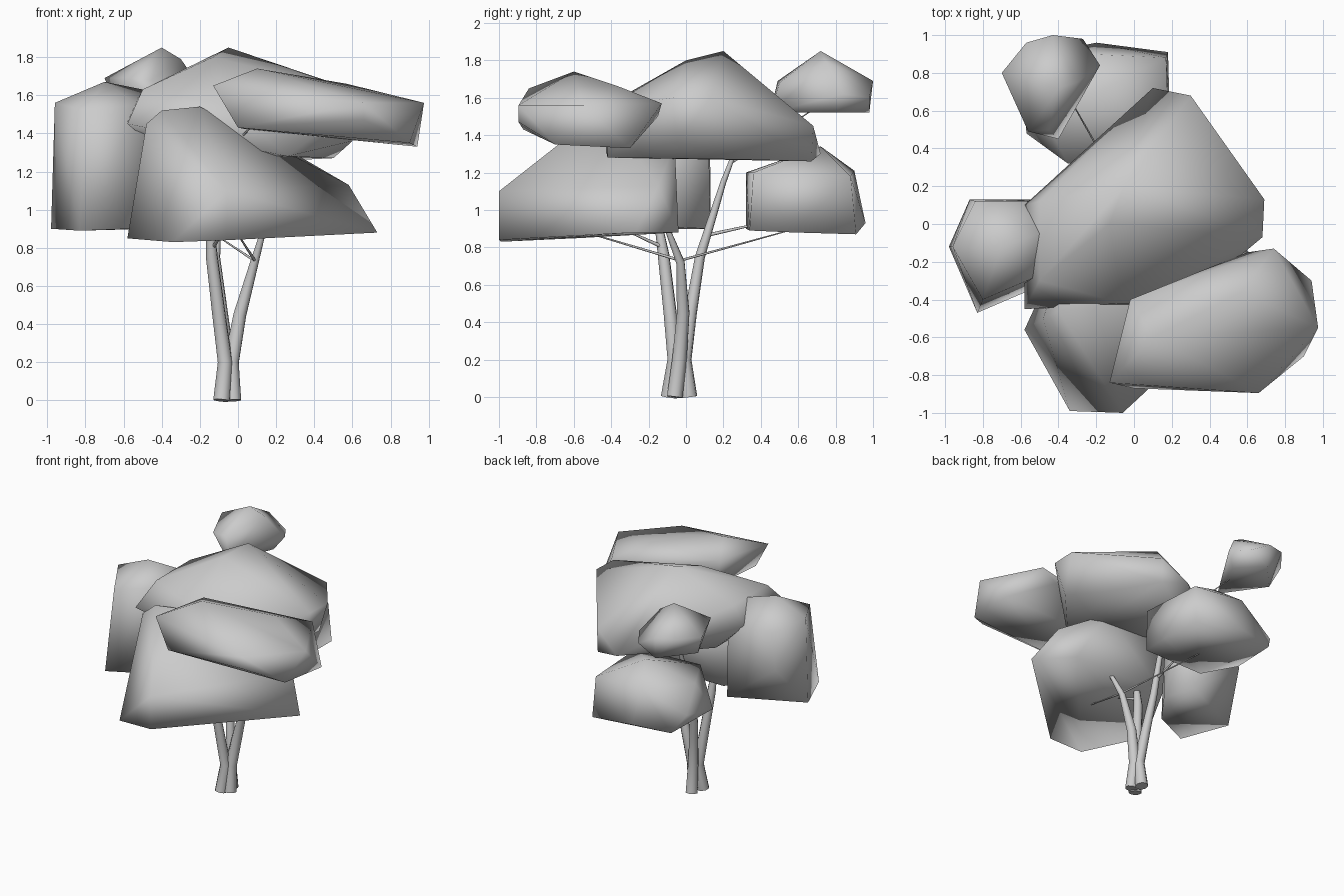
import bpy, bmesh, math


def smooth(ob, deg):
    bpy.ops.object.select_all(action='DESELECT')
    ob.select_set(True)
    bpy.context.view_layer.objects.active = ob
    bpy.ops.object.shade_smooth_by_angle(angle=math.radians(deg))


def clump(name, pts):
    """Rounded leaf mass: smooth-shaded convex hull of a few corner points."""
    bm = bmesh.new()
    for p in pts:
        bm.verts.new(p)
    bmesh.ops.convex_hull(bm, input=bm.verts)
    bad = [v for v in bm.verts if not v.link_faces]
    bmesh.ops.delete(bm, geom=bad, context='VERTS')
    bmesh.ops.recalc_face_normals(bm, faces=bm.faces)
    me = bpy.data.meshes.new(name)
    bm.to_mesh(me)
    bm.free()
    ob = bpy.data.objects.new(name, me)
    bpy.context.collection.objects.link(ob)
    smooth(ob, 180)


def limb(name, pts):
    """Tapered tube through (x, y, z, radius) points."""
    cu = bpy.data.curves.new(name, 'CURVE')
    cu.dimensions = '3D'
    cu.bevel_depth = 1
    cu.bevel_resolution = 2
    cu.use_fill_caps = True
    sp = cu.splines.new('POLY')
    sp.points.add(len(pts) - 1)
    for q, (x, y, z, r) in zip(sp.points, pts):
        q.co = (x, y, z, 1)
        q.radius = r
    ob = bpy.data.objects.new(name, cu)
    bpy.context.collection.objects.link(ob)
    bpy.ops.object.select_all(action='DESELECT')
    ob.select_set(True)
    bpy.context.view_layer.objects.active = ob
    bpy.ops.object.convert(target='MESH')
    smooth(bpy.context.view_layer.objects.active, 50)


# Leaf clumps
clump("crown_foliage", [
    (-.05, .2, 1.85), (-.13, 0, 1.80), (.68, -.07, 1.60), (.69, .13, 1.60),
    (.30, .68, 1.45), (.10, .72, 1.30), (.30, .67, 1.26), (-.58, -.45, 1.45),
    (-.58, .10, 1.48), (-.5, -.30, 1.63), (-.5, .12, 1.63), (-.06, -.42, 1.55),
    (.26, -.42, 1.28), (.60, -.05, 1.36), (-.40, .20, 1.30), (.50, .30, 1.27)])
clump("front_right_foliage", [
    (.10, -.60, 1.74), (-.13, -.84, 1.65), (-.02, -.40, 1.66), (.57, -.36, 1.66),
    (.74, -.13, 1.57), (.60, -.15, 1.50), (.975, -.55, 1.56), (.94, -.30, 1.33),
    (.66, -.895, 1.56), (.66, -.895, 1.47), (0, -.87, 1.43), (.90, -.70, 1.35),
    (.05, -.45, 1.42)])
clump("front_foliage", [
    (-.58, -.56, .85), (-.34, -.99, .83), (-.06, -1, .84), (.73, -.27, .88),
    (.50, -.04, .88), (-.30, -.04, .88), (-.06, -1, 1.10), (-.48, -.50, 1.45),
    (-.40, -.46, 1.52), (-.20, -.44, 1.54), (.58, -.15, 1.13), (.20, -.06, 1.35),
    (-.35, -.06, 1.35)])
clump("left_foliage", [
    (-.98, -.12, .90), (-.87, .13, 1.22), (-.45, .13, .90), (-.38, -.12, .91),
    (-.55, -.35, .90), (-.83, -.47, .89), (-.96, -.12, 1.56), (-.84, .12, 1.50),
    (-.70, -.12, 1.67), (-.50, -.05, 1.63), (-.45, .12, 1.45), (-.80, -.40, 1.52),
    (-.52, -.28, 1.55)])
clump("back_upper_foliage", [
    (-.70, .80, 1.69), (-.57, .96, 1.70), (-.43, 1, 1.69), (-.27, .98, 1.60),
    (-.18, .84, 1.62), (-.45, .50, 1.68), (-.56, .49, 1.69), (-.40, .72, 1.85),
    (-.30, .75, 1.79), (-.42, .98, 1.52), (-.40, .45, 1.52), (-.63, .75, 1.53),
    (-.25, .80, 1.52)])
clump("back_foliage", [
    (-.57, .48, .97), (-.35, .32, .90), (.17, .34, .89), (.18, .91, .87),
    (.19, .57, .88), (-.20, .96, .93), (-.50, .90, .92), (-.58, .82, 1.05),
    (-.35, .32, 1.20), (.18, .36, 1.20), (.17, .88, 1.18), (-.15, .72, 1.34),
    (-.50, .60, 1.20), (-.25, .90, 1.21)])

# Three trunk stems, flared at the root and pinched just above
limb("left_stem", [(-.085, -.09, 0, .046), (-.067, -.06, .2, .040),
                   (-.10, -.085, .45, .036), (-.138, -.12, .76, .032),
                   (-.15, -.16, 1.0, .016)])
limb("right_stem", [(-.025, -.06, 0, .045), (-.035, -.035, .2, .042),
                    (.01, -.015, .45, .036), (.085, -.03, .72, .024),
                    (.15, -.12, .95, .012)])
limb("back_stem", [(-.06, .015, 0, .046), (-.055, -.01, .2, .040),
                   (-.085, .025, .45, .034), (-.12, .075, .75, .027),
                   (-.10, .20, 1.15, .016), (-.10, .28, 1.36, .010)])

# Thin branches reaching into the clumps
twigs = {
    "back_branch": [(.09, -.03, .73, .007), (-.15, .55, .89, .003)],
    "front_branch": [(.09, -.03, .73, .008), (0, -.50, .87, .004)],
    "back_short_branch": [(-.12, .09, .86, .010), (-.10, .36, .92, .006)],
    "front_short_branch": [(-.13, -.12, .80, .011), (-.08, -.32, .89, .005)],
    "upper_back_branch": [(-.10, .24, 1.25, .006), (-.36, .70, 1.55, .003)],
    "upper_front_branch": [(0, -.37, 1.36, .006), (.10, -.55, 1.47, .004)],
}
for name, pts in twigs.items():
    limb(name, pts)
